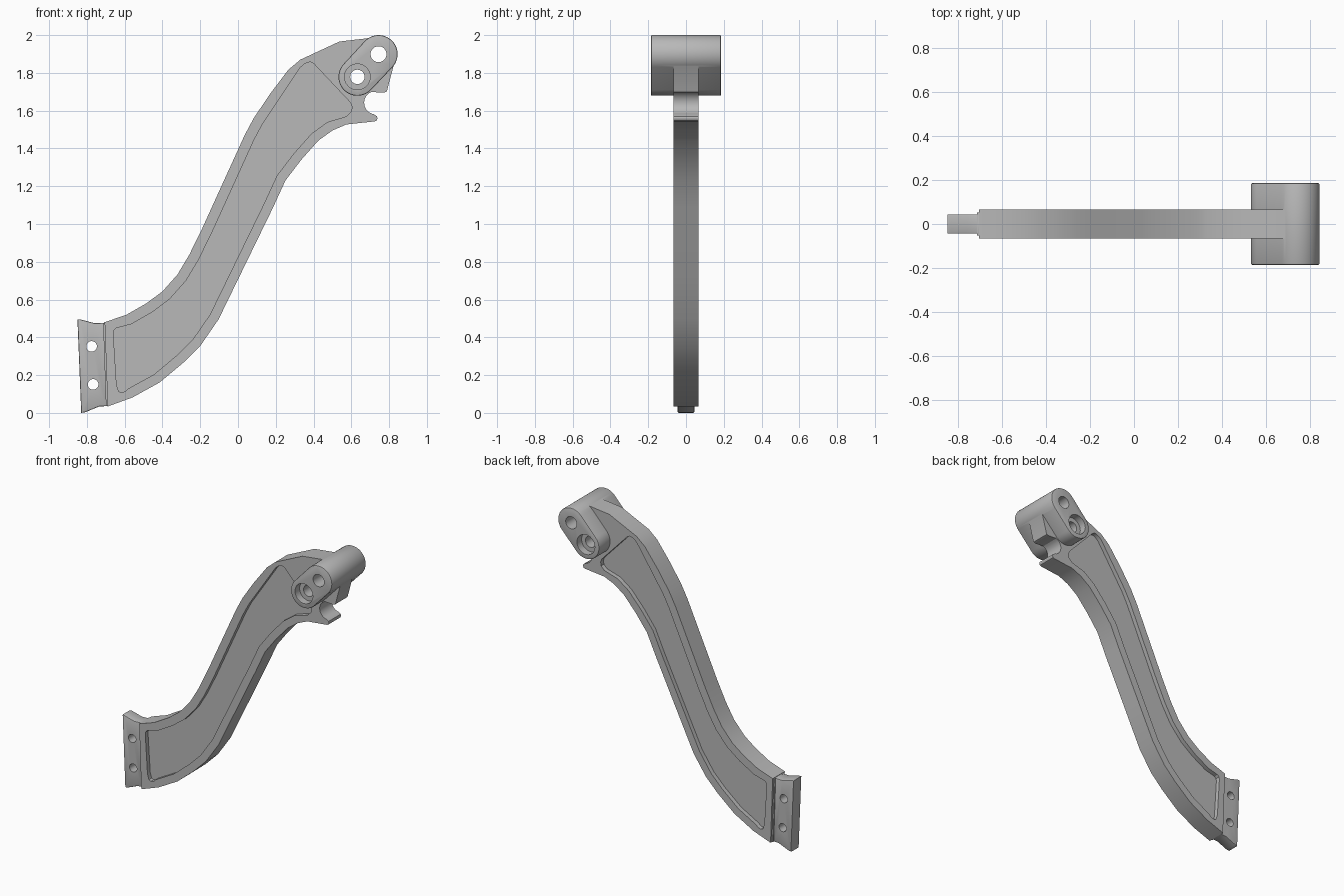
import bpy
import bmesh
from math import atan2, cos, sin, radians, degrees
from mathutils import Vector

default = bpy.data.objects.get("Cube")
if default:
    bpy.data.objects.remove(default, do_unlink=True)

grey = bpy.data.materials.new("plain grey")
grey.use_nodes = True
tone = (0.48, 0.48, 0.48, 1)
grey.diffuse_color = tone
grey.node_tree.nodes["Principled BSDF"].inputs["Base Color"].default_value = tone


def arc(center, radius, start, end, steps):
    """Points of an arc in the x-z plane, angles in degrees."""
    angles = [radians(start + (end - start) * i / steps) for i in range(steps + 1)]
    return [(center[0] + radius * cos(a), center[1] + radius * sin(a)) for a in angles]


def prism(name, points, half, middle=0, bevel=0):
    """Extrude an x-z outline along y, optionally bevelling the rims."""
    bm = bmesh.new()
    verts = [bm.verts.new((x, middle - half, z)) for x, z in points]
    face = bm.faces.new(verts)
    extruded = bmesh.ops.extrude_face_region(bm, geom=[face])["geom"]
    moved = [g for g in extruded if isinstance(g, bmesh.types.BMVert)]
    bmesh.ops.translate(bm, verts=moved, vec=(0, 2 * half, 0))
    bmesh.ops.recalc_face_normals(bm, faces=bm.faces)
    if bevel:
        rims = [e for e in bm.edges if abs(e.verts[0].co.y - e.verts[1].co.y) < half]
        bmesh.ops.bevel(bm, geom=rims, offset=bevel, segments=2, profile=0.5, affect='EDGES')
    mesh = bpy.data.meshes.new(name)
    bm.to_mesh(mesh)
    bm.free()
    mesh.materials.append(grey)
    obj = bpy.data.objects.new(name, mesh)
    bpy.context.collection.objects.link(obj)
    return obj


def combine(target, other, operation):
    """Apply a boolean and remove the second object."""
    mod = target.modifiers.new("join", 'BOOLEAN')
    mod.operation = operation
    mod.solver = 'EXACT'
    mod.object = other
    bpy.context.view_layer.objects.active = target
    bpy.ops.object.modifier_apply(modifier=mod.name)
    bpy.data.objects.remove(other, do_unlink=True)


def drill(target, center, radius, half, middle=0):
    hole = prism("drill", arc(center, radius, 0, 350, 35), half, middle)
    combine(target, hole, 'DIFFERENCE')


def offset(rail, distance):
    """Shift the inner points of a rail to the right of its direction."""
    shifted = []
    for before, here, after in zip(rail, rail[1:], rail[2:]):
        along = (Vector(after) - Vector(before)).normalized()
        shifted.append((here[0] + along.y * distance, here[1] - along.x * distance))
    return shifted


# Rails of the curved arm: upper runs from the tab to the boss, lower runs back
upper = [(-.706, .48), (-.59, .52), (-.485, .58), (-.4, .643), (-.32, .733),
         (-.257, .839), (-.188, .98), (.034, 1.468), (.082, 1.558),
         (.167, 1.685), (.267, 1.817), (.33, 1.87), (.537, 1.966), (.7, 1.985)]
lower = [(.574, 1.527), (.5, 1.495), (.426, 1.442), (.336, 1.341), (.251, 1.23),
         (.183, 1.082), (.013, .733), (-.103, .495), (-.198, .357),
         (-.288, .267), (-.415, .161), (-.558, .082), (-.69, .034)]

# Arm with its web under the boss and the hooked notch
web = [(.74, 1.97), (.82, 1.91), (.835, 1.88), (.79, 1.71), (.785, 1.7), (.77, 1.695)]
notch = arc((.73, 1.642), .062, 113, 260, 12)
hook_tip = [(.736, 1.57), (.738, 1.558), (.733, 1.547), (.722, 1.543)]
half_arm = .066
arm = prism("bracket_arm", upper + web + notch + hook_tip + lower, half_arm)

# Shallow recess on both faces, following the rails
top_corner = [(.33, 1.828), (.35, 1.846), (.37, 1.856), (.385, 1.857), (.4, 1.85)]
hook_corner = [(.595, 1.643), (.604, 1.62), (.6, 1.595), (.575, 1.57)]
tab_corners = [(-.595, .114), (-.616, .108), (-.632, .114), (-.643, .15),
               (-.66, .42), (-.657, .437), (-.645, .449)]
outline = (offset(upper[:12], .056) [:-1] + top_corner + hook_corner
           + offset(lower, .052) + tab_corners)
for side in (-1, 1):
    recess = prism("recess", outline, .03, side * half_arm)
    combine(arm, recess, 'DIFFERENCE')

# Mounting tab and the narrow step that blends it into the arm
tab = prism("mounting_tab", [(-.85, .495), (-.835, .495), (-.76, .475), (-.69, .478),
                             (-.67, .05), (-.69, .036), (-.735, .034), (-.81, .003),
                             (-.83, 0)], .044, bevel=.006)
step = prism("tab_step", [(-.714, .477), (-.69, .477), (-.67, .05), (-.685, .036),
                          (-.699, .036)], .052)
combine(arm, step, 'UNION')
combine(arm, tab, 'UNION')

# Wide two-bore boss
pin, bolt = (.744, 1.899), (.632, 1.779)
half_boss = .186
tilt = degrees(atan2(pin[1] - bolt[1], pin[0] - bolt[0]))
boss = prism("boss", arc(pin, .101, tilt - 90, tilt + 90, 24)
             + arc(bolt, .1, tilt + 90, tilt + 270, 24), half_boss, bevel=.007)
combine(arm, boss, 'UNION')

# Through holes and counterbores
drill(arm, pin, .042, 1)
drill(arm, bolt, .038, 1)
for side in (-1, 1):
    drill(arm, bolt, .068, .05, side * half_boss)
for center in ((-.775, .352), (-.767, .151)):
    drill(arm, center, .028, 1)

# Smooth the curved walls, keep machined edges crisp
bpy.ops.object.select_all(action='DESELECT')
arm.select_set(True)
bpy.context.view_layer.objects.active = arm
bpy.ops.object.shade_smooth_by_angle(angle=radians(30))
